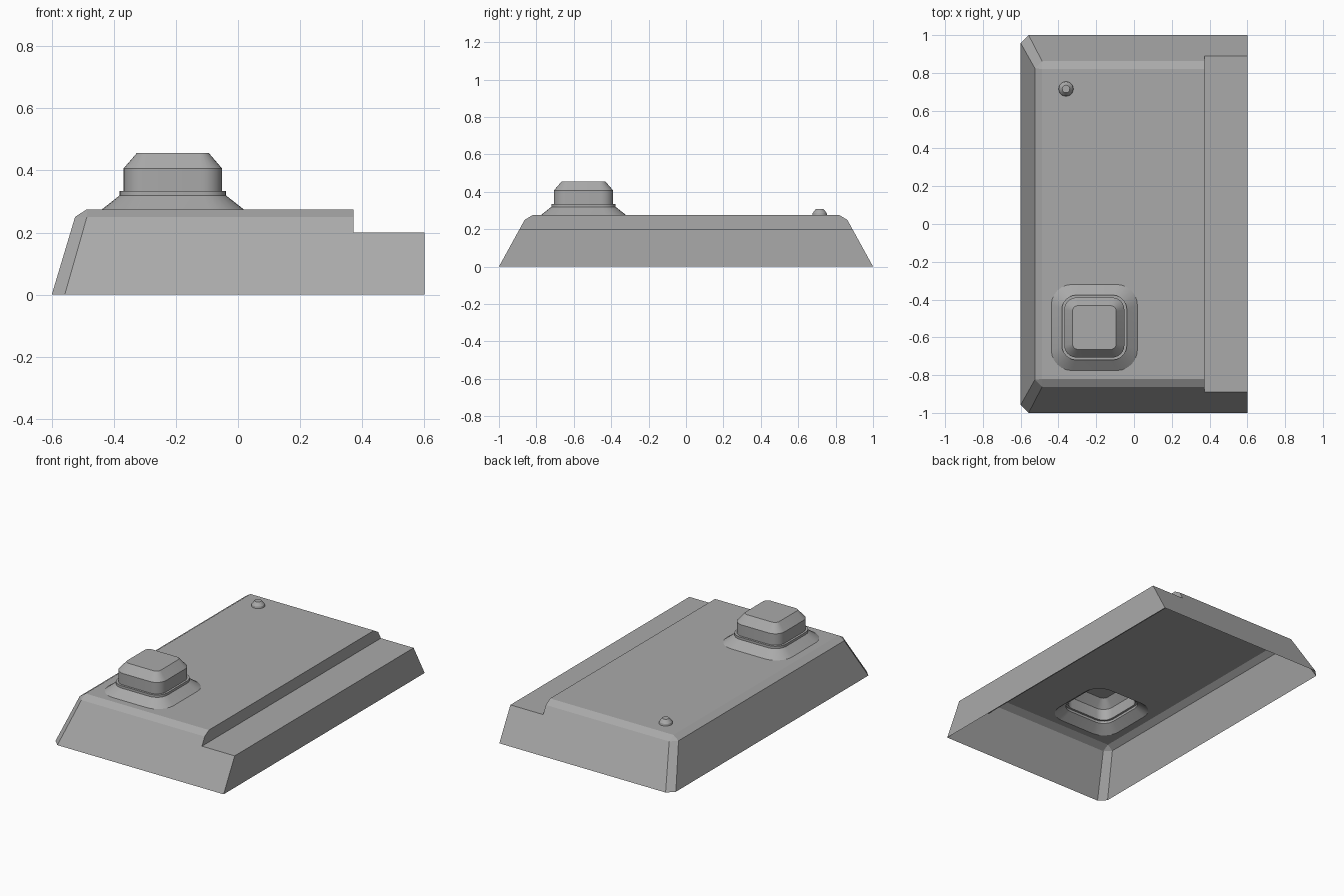
import bpy, bmesh, math

cube = bpy.data.objects.get("Cube")
if cube:
    bpy.data.objects.remove(cube, do_unlink=True)

grey = bpy.data.materials.new("plain grey")
grey.use_nodes = True
grey.diffuse_color = (0.4, 0.4, 0.4, 1)
grey.node_tree.nodes["Principled BSDF"].inputs["Base Color"].default_value = (0.4, 0.4, 0.4, 1)

TOP = 0.275
BUTTON = (-0.21, -0.548)


def rounded_square(half, radius, z, centre, steps=6):
    """Points of a rounded square, counter-clockwise."""
    pts = []
    for corner in range(4):
        a0 = corner * math.pi / 2
        cx = (half - radius) * (1 if corner in (0, 3) else -1)
        cy = (half - radius) * (1 if corner in (0, 1) else -1)
        for s in range(steps + 1):
            a = a0 + s / steps * math.pi / 2
            pts.append((centre[0] + cx + radius * math.cos(a),
                        centre[1] + cy + radius * math.sin(a), z))
    return pts


def add_ring(bm, pts):
    return [bm.verts.new(p) for p in pts]


def loft(bm, low, high, closed=True):
    n = len(low)
    for i in range(n if closed else n - 1):
        j = (i + 1) % n
        bm.faces.new((low[i], low[j], high[j], high[i]))


def finish(bm, name, smooth_angle=None):
    bmesh.ops.remove_doubles(bm, verts=bm.verts, dist=0.0002)
    bmesh.ops.recalc_face_normals(bm, faces=bm.faces)
    bm.normal_update()
    # open shells: make sure the upward surfaces really face up
    if sum(f.normal.z * f.calc_area() for f in bm.faces) < 0:
        bmesh.ops.reverse_faces(bm, faces=bm.faces)
    mesh = bpy.data.meshes.new(name)
    bm.to_mesh(mesh)
    bm.free()
    obj = bpy.data.objects.new(name, mesh)
    bpy.context.collection.objects.link(obj)
    mesh.materials.append(grey)
    if smooth_angle:
        bpy.ops.object.select_all(action="DESELECT")
        obj.select_set(True)
        bpy.context.view_layer.objects.active = obj
        bpy.ops.object.shade_smooth_by_angle(angle=math.radians(smooth_angle))
    return obj


def outline(left, right, y, cut, z):
    """Open outline round the case, with cut corners on the left side."""
    half = [(right, -y, z), (left + cut, -y, z), (left, -y + cut, z)]
    return half + [(px, -py, pz) for px, py, pz in reversed(half)]


# Case: hollow shell with sloping walls, a bevelled rim and a lower ledge
bm = bmesh.new()
EDGE, STEP = 0.6, 0.372
base = add_ring(bm, outline(-0.6, EDGE, 1.0, 0.042, 0))
mid = add_ring(bm, outline(-0.54, EDGE, 0.89, 0.039, 0.2))
loft(bm, base, mid, closed=False)
bm.faces.new((base[-1], base[0], mid[0], mid[-1]))

step = add_ring(bm, outline(-0.54, STEP, 0.89, 0.039, 0.2))
rim = add_ring(bm, outline(-0.525, STEP, 0.8625, 0.038, 0.25))
loft(bm, step, rim, closed=False)
bm.faces.new((step[-1], step[0], mid[0], mid[-1]))

# Rim bevel closes to single corners on the top plate
corners = [bm.verts.new((x, y, TOP)) for x, y in
           ((STEP, -0.82), (-0.487, -0.82), (-0.487, 0.82), (STEP, 0.82))]
bm.faces.new((rim[0], rim[1], corners[1], corners[0]))
bm.faces.new((rim[1], rim[2], corners[1]))
bm.faces.new((rim[2], rim[3], corners[2], corners[1]))
bm.faces.new((rim[3], rim[4], corners[2]))
bm.faces.new((rim[4], rim[5], corners[3], corners[2]))
bm.faces.new((step[-1], step[0], rim[0], corners[0], corners[3], rim[-1]))

# Top plate with an opening under the button
hole = add_ring(bm, rounded_square(0.228, 0.11, TOP, BUTTON))
edges = []
for loop in (corners, hole):
    for i, v in enumerate(loop):
        w = loop[(i + 1) % len(loop)]
        edges.append(bm.edges.get((v, w)) or bm.edges.new((v, w)))
bmesh.ops.triangle_fill(bm, edges=edges, use_beauty=True, normal=(0, 0, 1))
finish(bm, "case")


def stacked_part(name, rings, centre):
    """Loft rounded squares (half width, radius, height) and cap the top."""
    bm = bmesh.new()
    loops = [add_ring(bm, rounded_square(h, r, z, centre)) for h, r, z in rings]
    for low, high in zip(loops, loops[1:]):
        loft(bm, low, high)
    bm.faces.new(loops[-1])
    return finish(bm, name, 25)


# Button: flared collar, thin lip, square cap with a bevelled top
stacked_part("button", [
    (0.228, 0.11, TOP), (0.172, 0.075, 0.319), (0.172, 0.075, 0.334),
    (0.159, 0.065, 0.334), (0.159, 0.065, 0.406), (0.116, 0.03, 0.456)], BUTTON)

# Indicator: small round stud near the back
stacked_part("indicator", [
    (0.039, 0.039, TOP), (0.037, 0.037, 0.287), (0.02, 0.02, 0.308)], (-0.36, 0.715))
